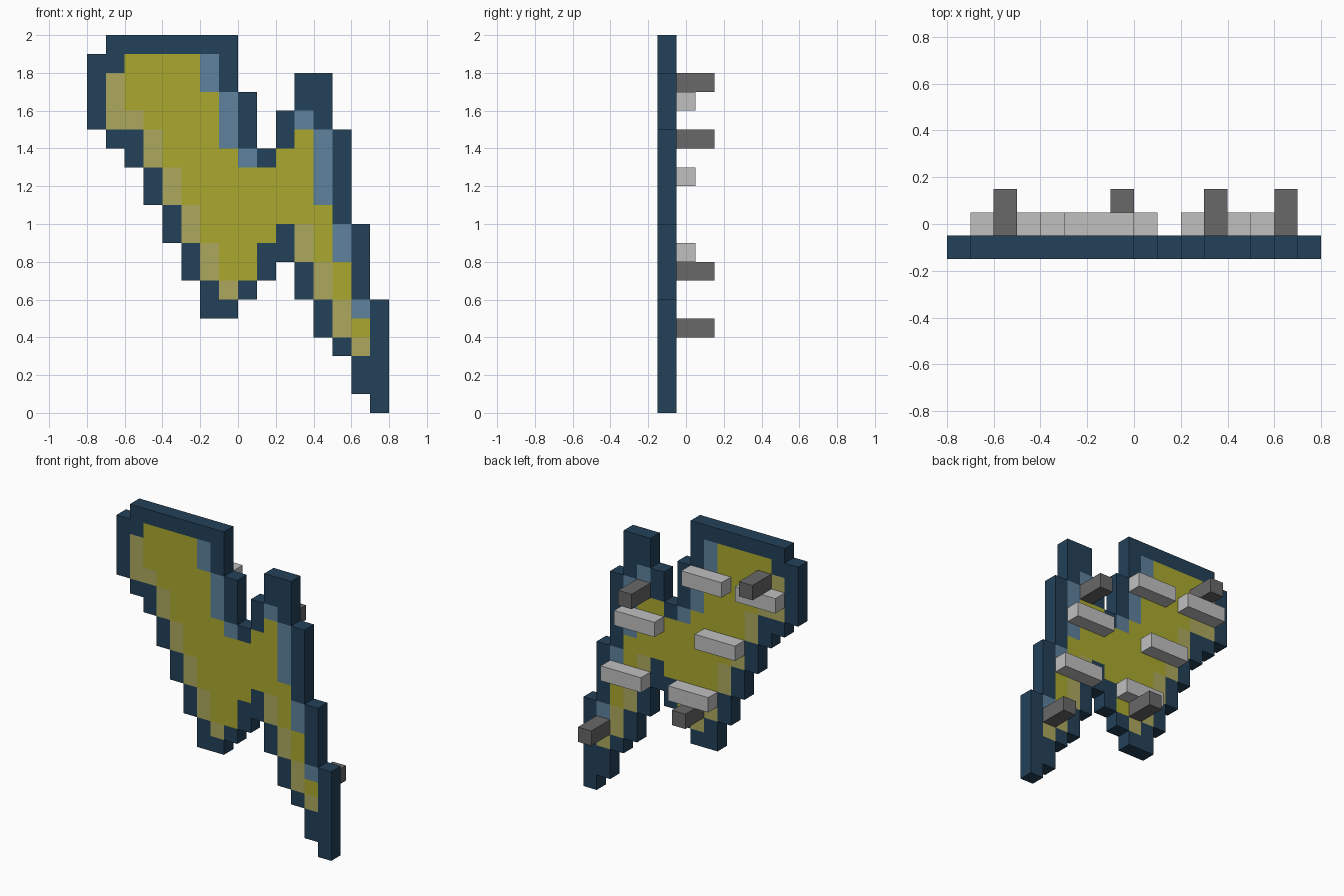
import bpy
import bmesh

if "Cube" in bpy.data.objects:
    bpy.data.objects.remove(bpy.data.objects["Cube"], do_unlink=True)

CELL = 0.1


def make_material(name, rgb):
    """Flat material from 0-255 display values."""
    def lin(v):
        v /= 255
        return v / 12.92 if v <= 0.04045 else ((v + 0.055) / 1.055) ** 2.4
    colour = (*[lin(v) for v in rgb], 1)
    mat = bpy.data.materials.new(name)
    mat.diffuse_color = colour
    mat.use_nodes = True
    bsdf = mat.node_tree.nodes["Principled BSDF"]
    bsdf.inputs["Base Color"].default_value = colour
    return mat


def add_object(name, bm, materials):
    mesh = bpy.data.meshes.new(name)
    bm.to_mesh(mesh)
    bm.free()
    for mat in materials:
        mesh.materials.append(mat)
    obj = bpy.data.objects.new(name, mesh)
    bpy.context.collection.objects.link(obj)
    return obj


def add_box(name, lo, hi, mat):
    bm = bmesh.new()
    bmesh.ops.create_cube(bm, size=1)
    for v in bm.verts:
        v.co = [lo[i] if v.co[i] < 0 else hi[i] for i in range(3)]
    add_object(name, bm, [mat])


navy = make_material("navy", (35, 65, 88))
yellow = make_material("yellow", (171, 169, 45))
tan = make_material("tan", (173, 169, 94))
blue = make_material("steel blue", (95, 130, 158))
light_grey = make_material("light grey", (192, 192, 192))
dark_grey = make_material("dark grey", (104, 104, 104))

# Blocks in cells from the top left: left, top, right, bottom.
# Navy is the whole silhouette; the other colours are laid over it.
left_outline = [(1, 0, 8, 1), (0, 1, 8, 5), (8, 3, 9, 6), (1, 5, 8, 6),
                (5, 12, 10, 13), (6, 13, 9, 14), (6, 14, 8, 15)]
middle_outline = [(2, 6, 14, 7), (3, 7, 14, 9), (4, 9, 14, 10),
                  (4, 10, 15, 11), (5, 11, 15, 12)]
right_outline = [(11, 2, 13, 4), (10, 4, 13, 5), (10, 5, 14, 6),
                 (11, 12, 15, 14), (12, 14, 16, 16), (13, 16, 16, 17),
                 (14, 17, 16, 19), (15, 19, 16, 20)]
fill = [(2, 1, 6, 3), (2, 3, 7, 4), (3, 4, 7, 5), (4, 5, 7, 6),
        (4, 6, 8, 7), (11, 5, 12, 6), (10, 6, 12, 7), (5, 7, 12, 9),
        (6, 9, 13, 10), (6, 10, 10, 11), (7, 11, 9, 13),
        (12, 10, 13, 12), (13, 12, 14, 14), (14, 15, 15, 16)]
# Tan edge runs down in steps one cell wide and two high
lower_edge = [(1, 2, 2, 5), (2, 4, 3, 5), (7, 13, 8, 14), (14, 16, 15, 17)]
for col, row, steps in ((3, 5, 4), (11, 10, 3)):
    lower_edge += [(col + i, row + 2 * i, col + i + 1, row + 2 * i + 2)
                   for i in range(steps)]
upper_edge = [(6, 1, 7, 3), (7, 3, 8, 6), (8, 6, 9, 7), (11, 4, 12, 5),
              (12, 5, 13, 9), (13, 10, 14, 12), (14, 14, 15, 15)]

cells = {}
layers = (left_outline + middle_outline + right_outline, fill, lower_edge, upper_edge)
for index, blocks in enumerate(layers):
    for left, top, right, bottom in blocks:
        for c in range(left, right):
            for r in range(top, bottom):
                cells[c, r] = index

# Plate: one flat sheet of coloured cells, thickened towards the back
bm = bmesh.new()
for (c, r), index in cells.items():
    face = bm.faces.new([
        bm.verts.new((-0.8 + (c + dc) * CELL, -0.15, 2 - (r + dr) * CELL))
        for dc, dr in ((0, 1), (1, 1), (1, 0), (0, 0))])
    face.material_index = index
bmesh.ops.remove_doubles(bm, verts=bm.verts[:], dist=0.001)
plate = add_object("stepped_plate", bm, [navy, yellow, tan, blue])
thick = plate.modifiers.new("thickness", "SOLIDIFY")
thick.thickness = CELL
thick.offset = -1

# Light bars across the back: left end x, top z
for i, (x, z) in enumerate([(-0.7, 1.7), (-0.3, 1.7), (-0.4, 1.3),
                            (0.2, 1.3), (-0.2, 0.9), (0.3, 0.9)], 1):
    add_box(f"back_bar_{i}", (x, -0.05, z - CELL), (x + 0.3, 0.05, z), light_grey)

# Dark pegs sticking out of the back: left end x, top z
for i, (x, z) in enumerate([(-0.6, 1.8), (0.3, 1.5), (-0.1, 0.8), (0.6, 0.5)], 1):
    add_box(f"back_peg_{i}", (x, -0.05, z - CELL), (x + CELL, 0.15, z), dark_grey)
